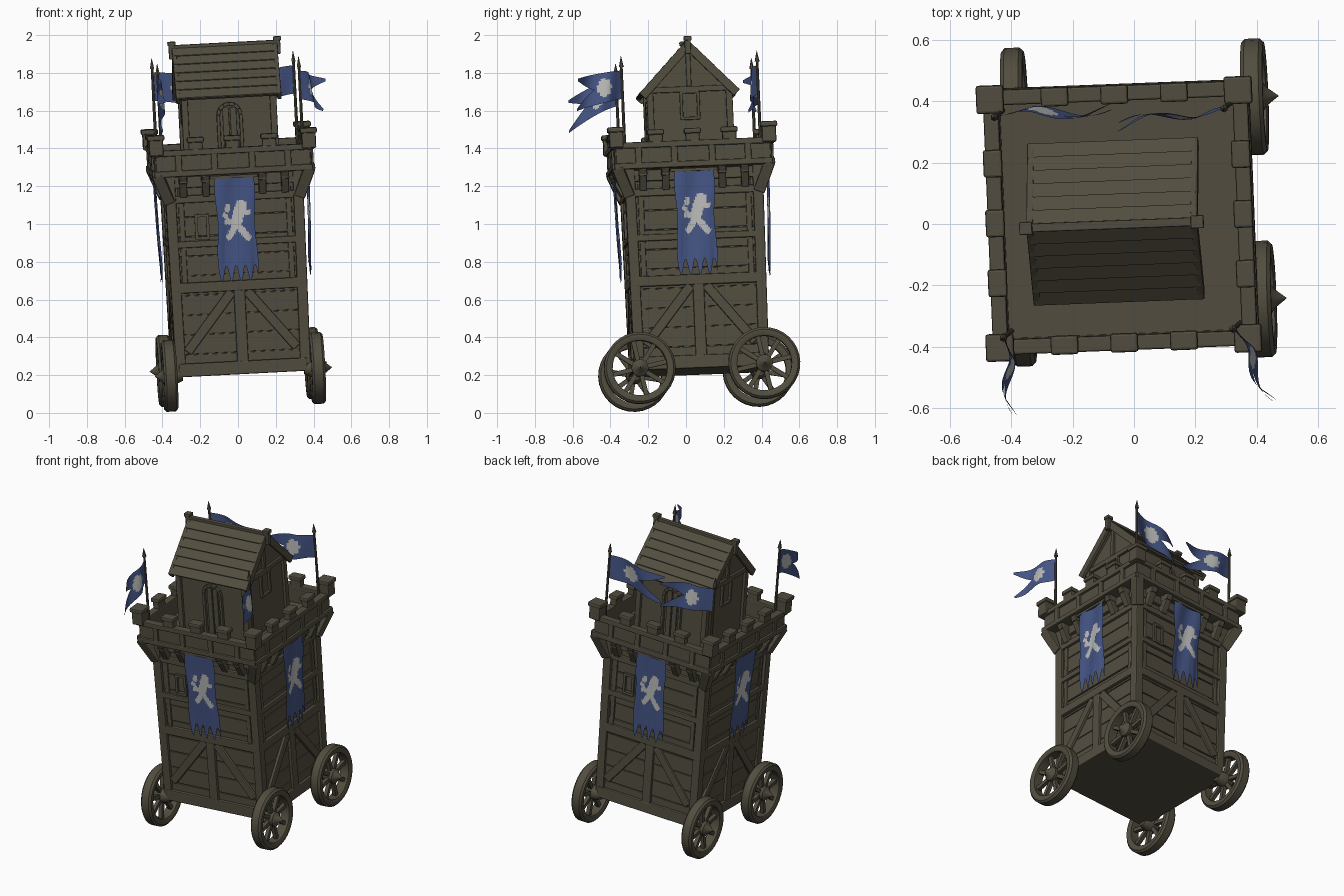
import bpy, bmesh, math, random
from math import sin, cos, pi, radians
from mathutils import Matrix, Vector

random.seed(4)
if "Cube" in bpy.data.objects:
    bpy.data.objects.remove(bpy.data.objects["Cube"])

# The tower is modelled upright around its axle height, then leaned as a whole
LEAN = (Matrix.Translation((0.015, 0.07, 0.23)) @ Matrix.Rotation(radians(2.2), 4, 'Z')
        @ Matrix.Rotation(radians(-3), 4, 'Y') @ Matrix.Rotation(radians(2.3), 4, 'X'))
SIDES = [Matrix.Rotation(k * pi / 2, 4, 'Z') for k in range(4)]
ONE = Matrix.Identity(4)
OUT = Vector((0, -1, 0))


def material(name, rgb):
    m = bpy.data.materials.new(name)
    m.use_nodes = True
    m.diffuse_color = (*rgb, 1)
    bsdf = m.node_tree.nodes["Principled BSDF"]
    bsdf.inputs["Base Color"].default_value = (*rgb, 1)
    bsdf.inputs["Roughness"].default_value = 0.9
    return m


WOOD = material("weathered_wood", (0.084, 0.074, 0.05))
BLUE = material("blue_cloth", (0.058, 0.089, 0.23))
PALE = material("pale_emblem", (0.48, 0.48, 0.47))


def box(bm, c, s, M=ONE):
    bmesh.ops.create_cube(bm, size=1, matrix=M @ Matrix.Translation(c) @ Matrix.Diagonal((*s, 1)))


def beam(bm, p, q, w, d, M=ONE, normal=OUT):
    p, q = Vector(p), Vector(q)
    z = (q - p).normalized()
    x = Vector(normal).cross(z).normalized()
    y = z.cross(x)
    R = Matrix((x, y, z)).transposed().to_4x4()
    box(bm, (0, 0, 0), (w, d, (q - p).length), M @ Matrix.Translation((p + q) / 2) @ R)


def lathe(bm, profile, M, steps=32):
    # profile is a closed loop of (x, radius), turned about x
    rings = [[bm.verts.new(M @ Vector((x, r * cos(a), r * sin(a)))) for x, r in profile]
             for a in (2 * pi * i / steps for i in range(steps))]
    n = len(profile)
    for i in range(steps):
        a, b = rings[i], rings[(i + 1) % steps]
        for j in range(n):
            bm.faces.new((a[j], b[j], b[(j + 1) % n], a[(j + 1) % n]))


def finish(name, bm, mats=(WOOD,), bevel=0.0, smooth=False):
    if smooth is False or bevel:
        bmesh.ops.recalc_face_normals(bm, faces=bm.faces)
    me = bpy.data.meshes.new(name)
    bm.to_mesh(me)
    bm.free()
    ob = bpy.data.objects.new(name, me)
    bpy.context.collection.objects.link(ob)
    for m in mats:
        me.materials.append(m)
    ob.matrix_world = LEAN
    if bevel:
        mod = ob.modifiers.new("bevel", 'BEVEL')
        mod.width, mod.segments = bevel, 2
    if smooth:
        bpy.ops.object.select_all(action='DESELECT')
        ob.select_set(True)
        bpy.context.view_layer.objects.active = ob
        bpy.ops.object.shade_smooth_by_angle(angle=radians(40))
    return ob


# Main body: core and horizontal wall boards
bm = bmesh.new()
box(bm, (0, 0, 0.52), (0.67, 0.67, 1.06))
for M in SIDES:
    for i in range(10):
        t = random.uniform(0.012, 0.026)
        box(bm, (0, -0.335, 0.055 + i * 0.104), (0.66, t, 0.1), M)
finish("wall_boards", bm, bevel=0.003)

# Timber frame on every side: corner posts, rails, braces
bm = bmesh.new()
for M in SIDES:
    beam(bm, (0.33, -0.33, -0.01), (0.34, -0.34, 1.06), 0.055, 0.055, M)
    for h, w in ((0.025, 0.07), (0.46, 0.055), (0.69, 0.035), (0.93, 0.04), (1.02, 0.06)):
        beam(bm, (-0.34, -0.345, h), (0.34, -0.345, h), w, 0.035, M)
    beam(bm, (0, -0.345, 0), (0, -0.345, 0.46), 0.06, 0.03, M)
    for s in (-1, 1):
        beam(bm, (s * 0.04, -0.345, 0.43), (s * 0.29, -0.345, 0.12), 0.05, 0.028, M)
        beam(bm, (s * 0.285, -0.343, 0.46), (s * 0.285, -0.343, 1.03), 0.03, 0.02, M)
finish("timber_frame", bm, bevel=0.006)

# Small slit windows
bm = bmesh.new()
for M in SIDES[::2]:
    for u in (-0.21, -0.15):
        box(bm, (u, -0.35, 0.78), (0.016, 0.02, 0.13), M)
    for h in (0.72, 0.84):
        box(bm, (-0.18, -0.35, h), (0.076, 0.02, 0.016), M)
finish("slit_window_frames", bm)

# Corbels carrying the platform
bm = bmesh.new()
for M in SIDES:
    for u in (-0.27, -0.15, 0.15, 0.27):
        beam(bm, (u, -0.345, 0.95), (u, -0.405, 1.06), 0.04, 0.05, M)
        box(bm, (u, -0.375, 1.035), (0.045, 0.08, 0.04), M)
    beam(bm, (0.345, -0.345, 0.92), (0.405, -0.405, 1.07), 0.06, 0.06, M)
finish("corbels", bm, bevel=0.006)

# Platform deck, parapet and merlons
bm = bmesh.new()
box(bm, (0, 0, 1.07), (0.83, 0.83, 0.03))
finish("platform_deck", bm)
bm = bmesh.new()
for M in SIDES:
    box(bm, (0, -0.4, 1.125), (0.82, 0.035, 0.13), M)
    for h in (1.07, 1.18):
        beam(bm, (-0.42, -0.407, h), (0.42, -0.407, h + random.uniform(-.006, .006)), 0.032, 0.05, M)
    for u in (-0.29, -0.1, 0.1, 0.29):
        box(bm, (u, -0.42, 1.125), (0.035, 0.02, 0.11), M)
finish("parapet", bm, bevel=0.006)
bm = bmesh.new()
for M in SIDES:
    for u in (-0.195, 0.0, 0.195, 0.405):
        corner = u > 0.4
        w = 0.075
        d = w if corner else 0.045
        top = 1.265 if corner else 1.245
        box(bm, (u, -0.405, (top + 1.17) / 2), (w, d, top - 1.17), M)
        box(bm, (u, -0.405, top), (w + 0.015, d + 0.017, 0.028), M)
finish("merlons", bm, bevel=0.008)

# Cabin: gabled walls
bm = bmesh.new()
outline = ((-0.21, 1.07), (0.21, 1.07), (0.21, 1.49), (0, 1.69), (-0.21, 1.49))
ends = [[bm.verts.new((x, y, h)) for y, h in outline] for x in (-0.235, 0.235)]
bm.faces.new(ends[0])
bm.faces.new(ends[1])
for i in range(5):
    j = (i + 1) % 5
    bm.faces.new((ends[0][i], ends[0][j], ends[1][j], ends[1][i]))
finish("cabin_walls", bm)

# Cabin timbers, arched doors and gable windows
bm = bmesh.new()
for k, M in enumerate(SIDES):
    d, half = (0.215, 0.235) if k % 2 == 0 else (0.24, 0.21)
    for s in (-1, 1):
        beam(bm, (s * half, -d, 1.08), (s * half, -d, 1.49), 0.035, 0.025, M)
    beam(bm, (-half, -d, 1.475), (half, -d, 1.475), 0.03, 0.02, M)
    if k % 2 == 0:
        arch = [(-0.06, 1.08)] + [(-0.06 * cos(a), 1.36 + 0.06 * sin(a))
                                  for a in (pi * i / 6 for i in range(7))] + [(0.06, 1.08)]
        for (a, b), (c, e) in zip(arch, arch[1:]):
            beam(bm, (a, -d, b), (c, -d, e), 0.018, 0.025, M)
        for u in (-0.02, 0.02):
            box(bm, (u, -d, 1.24), (0.034, 0.012, 0.32), M)
    else:
        for s in (-1, 1):
            box(bm, (s * 0.045, -d, 1.39), (0.016, 0.02, 0.15), M)
            box(bm, (0, -d, 1.39 + s * 0.07), (0.1, 0.02, 0.016), M)
        box(bm, (0, -d, 1.58), (0.025, 0.02, 0.18), M)
finish("cabin_timbers", bm, bevel=0.004)

# Roof: lapped boards, barge boards, ridge and finials
bm = bmesh.new()
for s in (-1, 1):
    ridge, eave = Vector((0, 0, 1.715)), Vector((0, s * 0.25, 1.455))
    normal = Vector((0, s * 0.26, 0.25)).normalized()
    beam(bm, ridge, eave, 0.54, 0.02, ONE, normal)
    for i in range(6):
        p, q = ridge.lerp(eave, i / 6), ridge.lerp(eave, (i + 1.08) / 6)
        beam(bm, p + normal * 0.004, q + normal * 0.011, 0.55 + random.uniform(-.006, .006),
             0.014, ONE, normal)
    for x in (-0.268, 0.268):
        off = Vector((x, 0, -0.01))
        beam(bm, ridge + off, eave + off, 0.022, 0.045, ONE, normal)
box(bm, (0, 0, 1.722), (0.57, 0.028, 0.025))
for x in (-0.28, 0.28):
    box(bm, (x, 0, 1.705), (0.032, 0.032, 0.09))
    box(bm, (x, 0, 1.742), (0.042, 0.042, 0.022))
finish("roof", bm, bevel=0.004)

# Wheels: rim, spokes and pointed hub
NAMES = {(1, -1): "front_left", (-1, -1): "front_right", (1, 1): "back_left", (-1, 1): "back_right"}
for (sx, sy), label in NAMES.items():
    bm = bmesh.new()
    M = Matrix.Translation((sx * 0.392, sy * 0.33, 0)) @ Matrix.Rotation(0 if sx > 0 else pi, 4, 'Z')
    lathe(bm, [(-.03, .145), (-.036, .155), (-.036, .178), (-.024, .19),
               (.024, .19), (.036, .178), (.036, .155), (.03, .145)], M)
    lathe(bm, [(-.07, .001), (-.07, .03), (-.035, .045), (.03, .045), (.04, .03), (.078, .001)], M, 16)
    for i in range(8):
        a = 2 * pi * i / 8 + 0.2
        v = Vector((0, cos(a), sin(a)))
        beam(bm, v * 0.035, v * 0.15, 0.024, 0.024, M, (1, 0, 0))
    bmesh.ops.recalc_face_normals(bm, faces=bm.faces)
    finish(label + "_wheel", bm, smooth=True)

# Hanging banners: emblem drawn as rounded strokes (u, h, u, h, radius)
STROKES = ((.03, .885, .0, .80, .03), (-.045, .865, -.04, .885, .014), (.0, .80, -.05, .80, .015),
           (.0, .79, -.04, .72, .017), (.0, .79, .06, .715, .017), (.02, .84, .065, .85, .014),
           (-.035, .80, -.06, .84, .011))


def on_emblem(u, h):
    for a, b, c, d, r in STROKES:
        p, q, x = Vector((a, b)), Vector((c, d)), Vector((u, h))
        t = max(0, min(1, (x - p).dot(q - p) / (q - p).length_squared))
        if (x - p.lerp(q, t)).length < r:
            return True
    return False


def cloth(bm, nu, nv, place, pale):
    grid = [[bm.verts.new(place(i / nu, j / nv)) for j in range(nv + 1)] for i in range(nu + 1)]
    for i in range(nu):
        for j in range(nv):
            f = bm.faces.new((grid[i][j], grid[i][j + 1], grid[i + 1][j + 1], grid[i + 1][j]))
            f.material_index = int(pale((i + 0.5) / nu, (j + 0.5) / nv, f.calc_center_median()))
            f.smooth = True


for M, label in zip(SIDES, ("front", "left", "back", "right")):
    bm = bmesh.new()

    def hang(a, s):
        u = (a - 0.5) * (0.205 + 0.01 * sin(s * 9))
        drop = 0.47 + 0.09 * abs(sin(a * 13 + 0.6)) ** 2 * s ** 2
        return Vector((u, -0.395 - 0.006 * sin(a * 8 + s * 3) - 0.012 * (1 - s), 1.04 - drop * s))
    cloth(bm, 28, 56, hang, lambda a, s, c: on_emblem(c.x, c.z))
    bm.transform(M)
    finish(label + "_banner", bm, (BLUE, PALE), smooth=True)
    bm = bmesh.new()
    beam(bm, (-0.125, -0.405, 1.04), (0.125, -0.405, 1.04), 0.016, 0.016, M)
    finish(label + "_banner_rod", bm)

# Corner flagpoles with swallow-tailed flags: corner, direction, length, droop
FLAGS = (("front_right", -1, -1, (0.04, -1), 0.26, 0.12), ("front_left", 1, -1, (0.42, -0.9), 0.27, 0.05),
         ("back_right", -1, 1, (1, 0.02), 0.37, 0.07), ("back_left", 1, 1, (-1, -0.14), 0.36, 0.07))
for label, sx, sy, way, length, droop in FLAGS:
    foot = Vector((sx * 0.375, sy * 0.36, 0))
    bm = bmesh.new()
    bmesh.ops.create_cone(bm, segments=8, radius1=0.009, radius2=0.007, depth=0.52, cap_ends=True,
                          matrix=Matrix.Translation(foot + Vector((0, 0, 1.34))))
    bmesh.ops.create_cone(bm, segments=6, radius1=0.013, radius2=0.0, depth=0.06, cap_ends=True,
                          matrix=Matrix.Translation(foot + Vector((0, 0, 1.63))))
    finish(label + "_flagpole", bm)
    bm = bmesh.new()
    way = Vector((*way, 0)).normalized()
    across = Vector((-way.y, way.x, 0))
    for side in (-1, 1):
        def fly(t, s):
            notch = max(0, (t - 0.6) / 0.4) * 0.85
            v = side * (notch + (1 - notch) * s)
            wave = 0.022 * sin(t * 6.5 + v * 0.6) * min(1, t * 3)
            h = 1.505 - droop * t ** 1.4 + v * (0.075 + 0.01 * t)
            return foot + way * (length * t) + across * wave + Vector((0, 0, h))
        cloth(bm, 24, 8, fly, lambda t, s, c: ((t - 0.4) / 0.13) ** 2 + (s / 0.6) ** 2 < 1)
    bmesh.ops.remove_doubles(bm, verts=bm.verts, dist=1e-5)
    finish(label + "_flag", bm, (BLUE, PALE), smooth=True)
